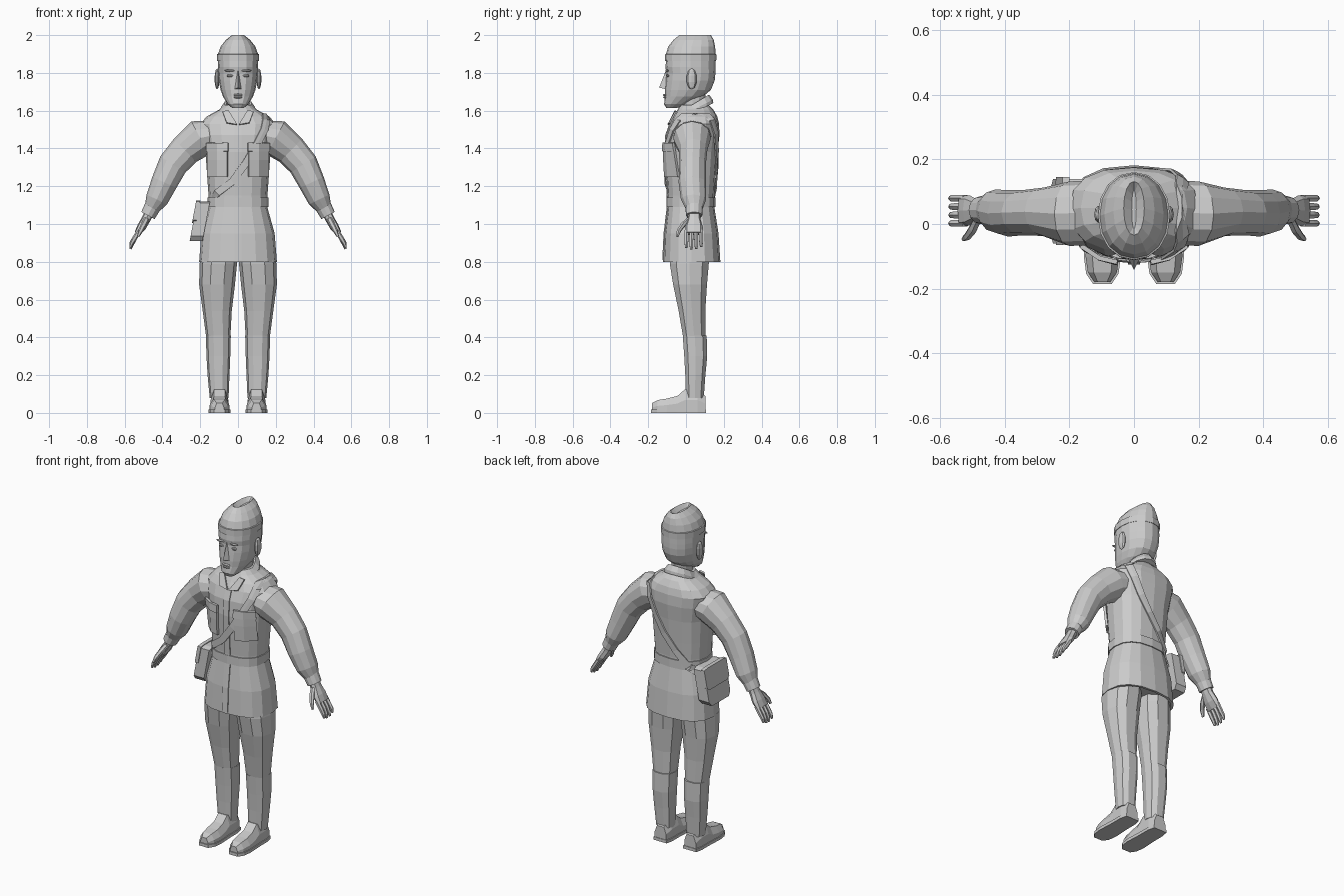
import bpy, bmesh, math
from mathutils import Vector

cloth = bpy.data.materials.new("plain grey")
cloth.diffuse_color = (0.6, 0.6, 0.6, 1)


def finish(name, bm, mirror=False, thick=0):
    bmesh.ops.recalc_face_normals(bm, faces=bm.faces)
    me = bpy.data.meshes.new(name)
    bm.to_mesh(me)
    bm.free()
    me.materials.append(cloth)
    ob = bpy.data.objects.new(name, me)
    bpy.context.collection.objects.link(ob)
    if thick:
        s = ob.modifiers.new("thickness", 'SOLIDIFY')
        s.thickness, s.offset = thick, 0
    if mirror:
        ob.modifiers.new("mirror", 'MIRROR')
    return ob


def oval(n, e=2.0):
    """Unit superellipse profile."""
    f = lambda c: math.copysign(abs(c) ** (2 / e), c) if abs(c) > 1e-6 else 0
    return [(f(math.cos(2 * math.pi * i / n)), f(math.sin(2 * math.pi * i / n))) for i in range(n)]


def loft(name, rings, prof, mirror=False):
    """rings: (centre, U, V) frames carrying the profile."""
    bm = bmesh.new()
    loops = [[bm.verts.new(Vector(c) + Vector(u) * a + Vector(v) * b) for a, b in prof]
             for c, u, v in rings]
    n = len(prof)
    for p, q in zip(loops, loops[1:]):
        for i in range(n):
            bm.faces.new((p[i], p[(i + 1) % n], q[(i + 1) % n], q[i]))
    bm.faces.new(loops[0])
    bm.faces.new(loops[-1])
    return finish(name, bm, mirror)


def stack(name, rows, prof, cx=None):
    """Upright loft; rows: (z, half width, front y, back y[, centre x])."""
    rings = [((r[4] if len(r) > 4 else 0, (r[2] + r[3]) / 2, r[0]),
              (r[1], 0, 0), (0, (r[3] - r[2]) / 2, 0)) for r in rows]
    return loft(name, rings, prof, len(rows[0]) > 4)


def tube(name, pts, prof):
    """Limb loft; pts: (x, y, z, in-plane radius, y radius), mirrored."""
    rings = []
    for i, p in enumerate(pts):
        a, b = pts[max(i - 1, 0)], pts[min(i + 1, len(pts) - 1)]
        t = Vector((b[0] - a[0], 0, b[2] - a[2])).normalized()
        rings.append((p[:3], Vector((-t.z, 0, t.x)) * p[3], (0, p[4], 0)))
    return loft(name, rings, prof, True)


# jacket: skirt, waist, chest and shoulders
E = 2.5
JACKET = [(0.83, 0.17, -0.09, 0.15), (0.80, 0.19, -0.108, 0.168), (0.80, 0.206, -0.122, 0.182),
          (0.95, 0.194, -0.115, 0.172), (1.09, 0.155, -0.098, 0.15), (1.15, 0.156, -0.098, 0.15),
          (1.25, 0.163, -0.105, 0.157), (1.38, 0.172, -0.112, 0.167), (1.47, 0.19, -0.106, 0.177),
          (1.53, 0.20, -0.085, 0.175), (1.57, 0.165, -0.065, 0.165), (1.605, 0.10, -0.045, 0.145),
          (1.63, 0.072, -0.03, 0.12)]
stack("jacket", JACKET, oval(16, E))
stack("belt", [(1.09, 0.161, -0.104, 0.156), (1.14, 0.161, -0.104, 0.156)], oval(16, E))


def surf(x, z, side, off):
    """Point on the jacket; side -1 is front, +1 is back."""
    rows = JACKET[2:]
    for a, b in zip(rows, rows[1:]):
        if z <= b[0]:
            break
    t = min(max((z - a[0]) / (b[0] - a[0]), 0), 1)
    rx, yf, yb = [a[k] + (b[k] - a[k]) * t for k in (1, 2, 3)]
    x = max(-rx - off, min(rx + off, x))
    k = max(1 - min(abs(x) / (rx + off), 1) ** E, 0) ** (1 / E)
    return (x, (yf + yb) / 2 + side * ((yb - yf) / 2 + off) * k, z)


def ribbon(name, path, half, off, thick, mirror=False):
    """Band laid on the jacket; path: (x, z, side)."""
    bm = bmesh.new()
    rows = []
    for i, (x, z, s) in enumerate(path):
        a, b = path[max(i - 1, 0)], path[min(i + 1, len(path) - 1)]
        if a[2] != s:
            a = path[i]
        if b[2] != s:
            b = path[i]
        d = Vector((b[0] - a[0], b[1] - a[1])).normalized() * -s
        rows.append([bm.verts.new(surf(x - d.y * half * k, z + d.x * half * k, s, off))
                     for k in (-1, 0, 1)])
    for p, q in zip(rows, rows[1:]):
        for i in (0, 1):
            bm.faces.new((p[i], p[i + 1], q[i + 1], q[i]))
    finish(name, bm, mirror, thick)


# breast pockets, flaps and shoulder strap
ribbon("breast_pocket", [(0.108, z, -1) for z in (1.25, 1.34, 1.42)], 0.052, 0.008, 0.014, True)
ribbon("pocket_flap", [(0.108, 1.385, -1), (0.108, 1.43, -1)], 0.056, 0.012, 0.014, True)
ribbon("front_placket", [(0, z, -1) for z in (0.81, 0.95, 1.09, 1.15, 1.25, 1.38, 1.47, 1.53)],
       0.018, 0.001, 0.006)
ribbon("shoulder_strap",
       [(-0.18, 1.09, -1), (-0.11, 1.165, -1), (-0.03, 1.225, -1), (0.04, 1.32, -1), (0.10, 1.42, -1),
        (0.14, 1.50, -1), (0.15, 1.55, -1), (0.148, 1.582, -1), (0.148, 1.582, 1), (0.15, 1.55, 1),
        (0.13, 1.48, 1), (0.085, 1.38, 1), (0.03, 1.29, 1), (-0.04, 1.20, 1), (-0.11, 1.11, 1),
        (-0.17, 1.06, 1)], 0.019, 0.007, 0.008)

# hip bag, sheared to follow the skirt, with flap
BAG = [(-1, 0.92), (-0.7, 1), (0.7, 1), (1, 0.92), (1, -0.75), (0.8, -1), (-0.8, -1), (-1, -0.75)]


def slab(name, zc, h, w, x0, x1):
    lean = 0.19
    loft(name, [((x + (zc - 1.12) * lean, 0.04, zc), (0, w, 0), (h * lean, 0, h)) for x in (x0, x1)], BAG)


slab("hip_bag", 1.015, 0.105, 0.10, -0.216, -0.148)
slab("bag_flap", 1.065, 0.06, 0.105, -0.222, -0.20)

# neck and turned-down collar
stack("neck", [(1.55, 0.062, -0.04, 0.11), (1.62, 0.056, -0.03, 0.10), (1.72, 0.056, -0.035, 0.105)], oval(12))
tilt = lambda z, rx, yf, yb, rise: ((0, (yf + yb) / 2, z), (rx, 0, 0), (0, (yb - yf) / 2, rise))
loft("collar", [tilt(1.585, 0.098, -0.088, 0.145, 0.055), tilt(1.60, 0.096, -0.083, 0.142, 0.058),
                tilt(1.63, 0.073, -0.062, 0.122, 0.055), tilt(1.628, 0.064, -0.055, 0.112, 0.05),
                tilt(1.60, 0.06, -0.05, 0.105, 0.05)], oval(16))
bm = bmesh.new()
bm.faces.new([bm.verts.new(v) for v in ((0.004, -0.094, 1.525), (0.06, -0.088, 1.535),
                                        (0.082, -0.055, 1.595), (0.05, -0.055, 1.60))])
finish("lapel", bm, True, 0.01)

# sleeves, cuffs
tube("sleeve", [(0.13, 0.035, 1.47, 0.08, 0.10), (0.20, 0.032, 1.455, 0.10, 0.10),
                (0.28, 0.038, 1.39, 0.085, 0.075), (0.345, 0.035, 1.315, 0.079, 0.07),
                (0.39, 0.033, 1.22, 0.07, 0.072), (0.43, 0.04, 1.13, 0.06, 0.067),
                (0.455, 0.043, 1.085, 0.042, 0.047)], oval(12))
tube("cuff", [(0.445, 0.043, 1.105, 0.045, 0.047), (0.477, 0.043, 1.045, 0.04, 0.043)], oval(12))

# hands: palm, four fingers, thumb
tube("palm", [(0.465, 0.043, 1.07, 0.026, 0.032), (0.487, 0.043, 1.025, 0.024, 0.034),
              (0.51, 0.042, 0.985, 0.024, 0.047), (0.533, 0.041, 0.95, 0.016, 0.048)], oval(8, 2.6))
for i, drop in enumerate((0.012, 0.002, 0.0, 0.008)):
    y = 0.08 - 0.026 * i
    tube("finger", [(0.522, y, 0.965, 0.013, 0.012), (0.55, y, 0.92, 0.013, 0.012),
                    (0.563, y, 0.89 + drop, 0.011, 0.011), (0.570, y, 0.867 + drop, 0.006, 0.007)], oval(6))
tube("thumb", [(0.482, 0.02, 1.03, 0.014, 0.016), (0.497, -0.012, 1.00, 0.015, 0.017),
               (0.515, -0.037, 0.965, 0.013, 0.013), (0.528, -0.046, 0.935, 0.007, 0.008)], oval(6))

# trousers and gaiters
stack("trouser_leg", [(0.90, 0.09, -0.08, 0.13, 0.10), (0.79, 0.099, -0.09, 0.125, 0.104),
                      (0.68, 0.095, -0.072, 0.115, 0.111), (0.54, 0.077, -0.042, 0.105, 0.11),
                      (0.39, 0.063, -0.016, 0.105, 0.104)], oval(10, 2.4))
stack("gaiter", [(0.41, 0.066, -0.02, 0.112, 0.104), (0.30, 0.063, -0.012, 0.115, 0.104),
                 (0.20, 0.058, -0.006, 0.105, 0.103), (0.08, 0.05, -0.002, 0.096, 0.10)], oval(10, 2.4))

# boots and soles
BOOT = [(-1, -1), (1, -1), (1, 0.1), (0.6, 1), (-0.6, 1), (-1, 0.1)]
FOOT = [(0.102, 0.038, 0.09), (0.06, 0.047, 0.125), (-0.005, 0.047, 0.125), (-0.045, 0.049, 0.09),
        (-0.10, 0.052, 0.076), (-0.15, 0.045, 0.068), (-0.18, 0.024, 0.052)]
loft("boot", [((0.098, y, h / 2), (w, 0, 0), (0, 0, h / 2)) for y, w, h in FOOT], BOOT, True)
loft("sole", [((0.098, y * 1.03, 0.009), (w + 0.005, 0, 0), (0, 0, 0.009)) for y, w, h in FOOT],
     [(-1, -1), (1, -1), (1, 1), (-1, 1)], True)

# head
stack("head", [(1.615, 0.032, -0.105, -0.045), (1.635, 0.055, -0.116, 0.01), (1.675, 0.08, -0.111, 0.09),
               (1.71, 0.092, -0.112, 0.132), (1.76, 0.102, -0.108, 0.152), (1.80, 0.105, -0.104, 0.156),
               (1.83, 0.107, -0.109, 0.156), (1.88, 0.106, -0.104, 0.155)], oval(16, 2.2))

# face details
bm = bmesh.new()
tri = [bm.verts.new(v) for v in ((0, -0.106, 1.815), (-0.022, -0.10, 1.712), (0.022, -0.10, 1.712),
                                 (0, -0.142, 1.722))]
for f in ((0, 1, 3), (0, 3, 2), (1, 2, 3), (0, 2, 1)):
    bm.faces.new([tri[i] for i in f])
finish("nose", bm)


def blob(name, loc, size, mirror=False):
    bm = bmesh.new()
    bmesh.ops.create_uvsphere(bm, u_segments=8, v_segments=5, radius=1)
    for v in bm.verts:
        v.co = Vector([l + c * s for l, c, s in zip(loc, v.co, size)])
    finish(name, bm, mirror)


blob("upper_lip", (0, -0.110, 1.683), (0.028, 0.011, 0.007))
blob("lower_lip", (0, -0.110, 1.671), (0.023, 0.011, 0.007))
blob("eye", (0.042, -0.097, 1.785), (0.018, 0.008, 0.008), True)
blob("brow", (0.044, -0.100, 1.812), (0.028, 0.009, 0.006), True)
blob("ear", (0.111, 0.03, 1.768), (0.013, 0.028, 0.056), True)

# side cap with folded band and pinched crown
stack("cap", [(1.865, 0.100, -0.10, 0.15), (1.862, 0.111, -0.112, 0.160), (1.898, 0.112, -0.111, 0.161),
              (1.90, 0.106, -0.106, 0.157), (1.94, 0.092, -0.094, 0.154), (1.975, 0.064, -0.066, 0.147),
              (2.0, 0.032, -0.035, 0.132), (1.978, 0.007, -0.015, 0.105)], oval(16, 2.1))
